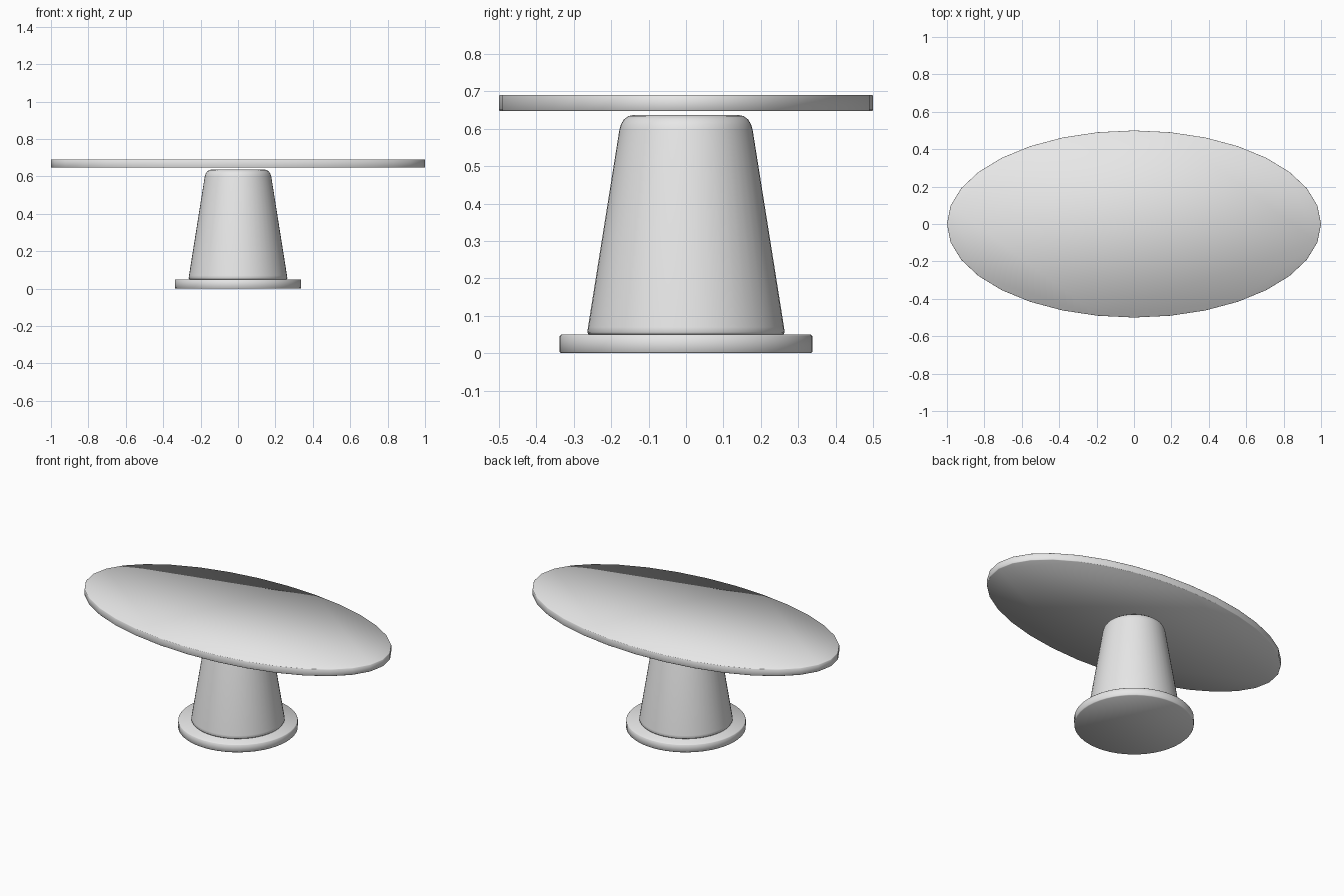
import bpy, bmesh, math

if "Cube" in bpy.data.objects:
    bpy.data.objects.remove(bpy.data.objects["Cube"])

grey = bpy.data.materials.new("light grey")
grey.diffuse_color = (0.8, 0.8, 0.8, 1)
grey.use_nodes = True
grey.node_tree.nodes["Principled BSDF"].inputs["Base Color"].default_value = grey.diffuse_color


def lathe(name, profile, sides, squash=1.0):
    """Turn a (radius, height) profile about z, closed by flat caps."""
    bm = bmesh.new()
    rings = []
    for r, z in profile:
        angles = [2 * math.pi * i / sides for i in range(sides)]
        rings.append([bm.verts.new((r * math.cos(a), r * squash * math.sin(a), z))
                      for a in angles])
    for low, high in zip(rings, rings[1:]):
        for i in range(sides):
            j = (i + 1) % sides
            bm.faces.new((low[i], low[j], high[j], high[i]))
    bm.faces.new(rings[0][::-1])
    bm.faces.new(rings[-1])
    for f in bm.faces:
        f.smooth = True
    mesh = bpy.data.meshes.new(name)
    bm.to_mesh(mesh)
    bm.free()
    mesh.materials.append(grey)
    obj = bpy.data.objects.new(name, mesh)
    bpy.context.collection.objects.link(obj)
    return obj


# round foot plate with softened rims
lathe("foot_plate", [(0.334, 0), (0.338, 0.004), (0.338, 0.046), (0.334, 0.05)], 48)

# tapered pedestal with a rounded shoulder, stopping just under the top
lathe("pedestal", [(0.26, 0.05), (0.264, 0.056), (0.262, 0.07), (0.178, 0.598),
                   (0.174, 0.612), (0.166, 0.625), (0.154, 0.634), (0.14, 0.637)], 48)

# oval table top
lathe("table_top", [(0.997, 0.647), (1.0, 0.65), (1.0, 0.688), (0.997, 0.691)], 32, 0.5)
